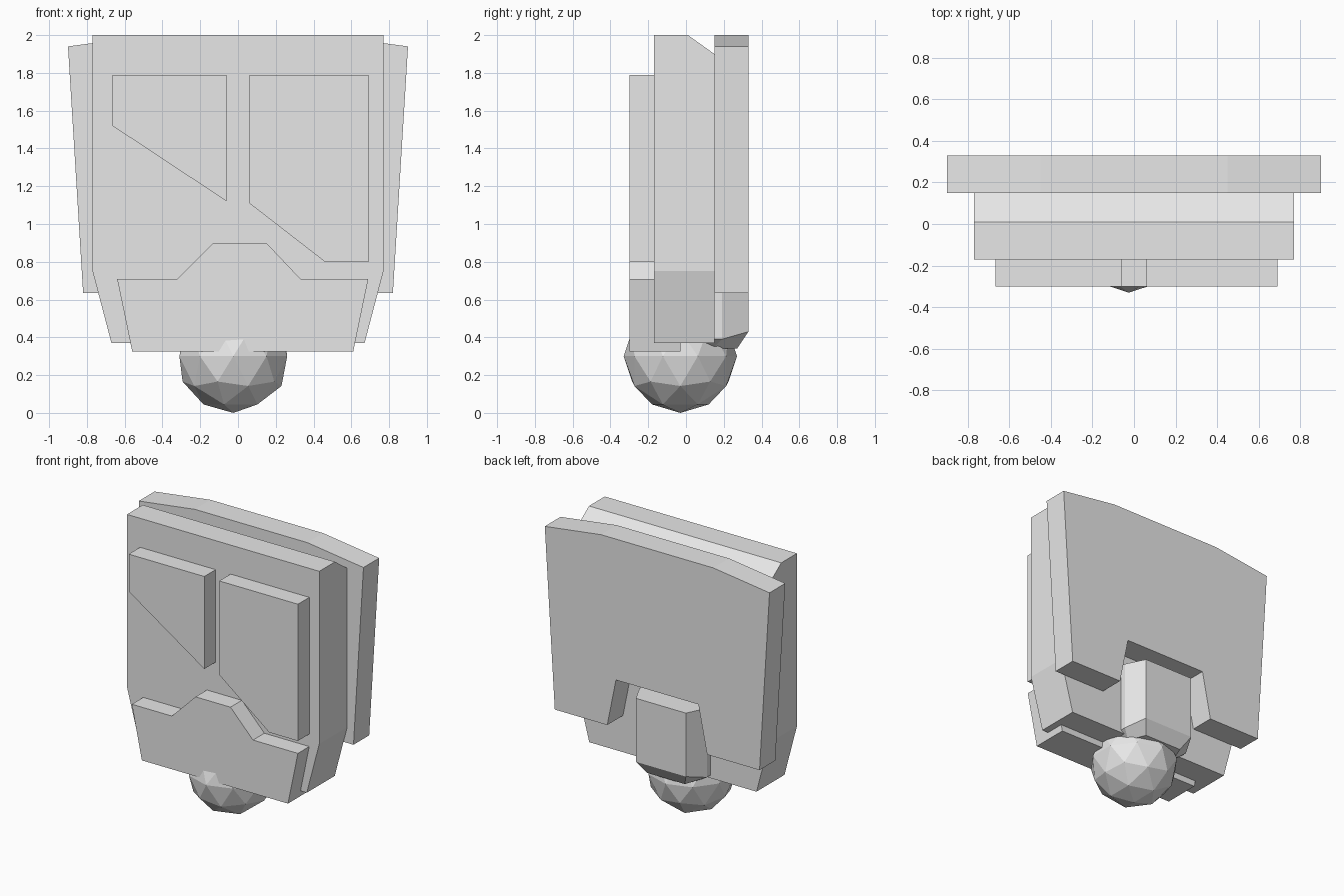
import bpy, bmesh
from mathutils import Vector

cube = bpy.data.objects.get("Cube")
if cube:
    bpy.data.objects.remove(cube, do_unlink=True)

GREY = (0.8, 0.8, 0.8, 1)
mat = bpy.data.materials.new("plain_grey")
mat.use_nodes = True
mat.diffuse_color = GREY
mat.node_tree.nodes["Principled BSDF"].inputs["Base Color"].default_value = GREY


def finish(name, bm):
    bmesh.ops.recalc_face_normals(bm, faces=bm.faces)
    mesh = bpy.data.meshes.new(name)
    bm.to_mesh(mesh)
    bm.free()
    mesh.materials.append(mat)
    obj = bpy.data.objects.new(name, mesh)
    bpy.context.collection.objects.link(obj)
    return obj


def slab(outline, front, back):
    """Extrude an x-z outline from front to back along y."""
    bm = bmesh.new()
    face = bm.faces.new([bm.verts.new((x, front, z)) for x, z in outline])
    new = bmesh.ops.extrude_face_region(bm, geom=[face])["geom"]
    verts = [v for v in new if isinstance(v, bmesh.types.BMVert)]
    bmesh.ops.translate(bm, verts=verts, vec=(0, back - front, 0))
    return bm


def mirrored(half):
    """Complete a right-hand outline with its mirror image."""
    return half + [(-x, z) for x, z in reversed(half)]


# Main body, with the rear top edge sloped off
bm = slab(mirrored([(0.77, 2), (0.77, 0.75), (0.67, 0.37)]), -0.17, 0.15)
cut = bmesh.ops.bisect_plane(bm, geom=bm.verts[:] + bm.edges[:] + bm.faces[:],
                             plane_co=Vector((0, 0.01, 2)),
                             plane_no=Vector((0, 0.1, 0.14)), clear_outer=True)
rim = [e for e in cut["geom_cut"] if isinstance(e, bmesh.types.BMEdge)]
bmesh.ops.holes_fill(bm, edges=[e for e in bm.edges if e.is_boundary])
finish("body", bm)

# Rear plate with a notch at the bottom
back_half = [(0.45, 2), (0.9, 1.94), (0.82, 0.635), (0.40, 0.635), (0.33, 0.98)]
finish("back_plate", slab(mirrored(back_half), 0.15, 0.33))

# Raised front panels
finish("right_panel", slab([(-0.665, 1.79), (-0.06, 1.79), (-0.06, 1.12),
                            (-0.665, 1.52)], -0.3, -0.16))
finish("left_panel", slab([(0.06, 1.79), (0.69, 1.79), (0.69, 0.8),
                           (0.46, 0.8), (0.06, 1.11)], -0.3, -0.16))

# Stepped chin plate
finish("chin_plate", slab([(-0.64, 0.71), (-0.32, 0.71), (-0.13, 0.9), (0.15, 0.9),
                           (0.33, 0.71), (0.69, 0.71), (0.61, 0.325), (-0.56, 0.325)],
                          -0.3, -0.03))

# Neck block in the notch: stacked rings, tapered to the rear and underneath
bm = bmesh.new()
rings = []
for z_back, z_front, back, front, w_back, w_front in (
        (0.89, 0.89, 0.33, 0.19, 0.2, 0.27),
        (0.43, 0.39, 0.33, 0.19, 0.2, 0.27),
        (0.34, 0.34, 0.27, 0.14, 0.15, 0.2)):
    rings.append([bm.verts.new((x - 0.03, y, z)) for x, y, z in (
        (w_back, back, z_back), (w_front, front, z_front), (w_front, 0.1, z_front),
        (-w_front, 0.1, z_front), (-w_front, front, z_front), (-w_back, back, z_back))])
for a, b in zip(rings, rings[1:]):
    for i in range(6):
        j = (i + 1) % 6
        bm.faces.new((a[i], a[j], b[j], b[i]))
bm.faces.new(rings[0])
bm.faces.new(rings[-1])
finish("neck_block", bm)

# Faceted ball joint
bm = bmesh.new()
bmesh.ops.create_icosphere(bm, subdivisions=2, radius=0.3)
bmesh.ops.translate(bm, verts=bm.verts, vec=(-0.025, -0.03, 0.3))
finish("ball_joint", bm)
